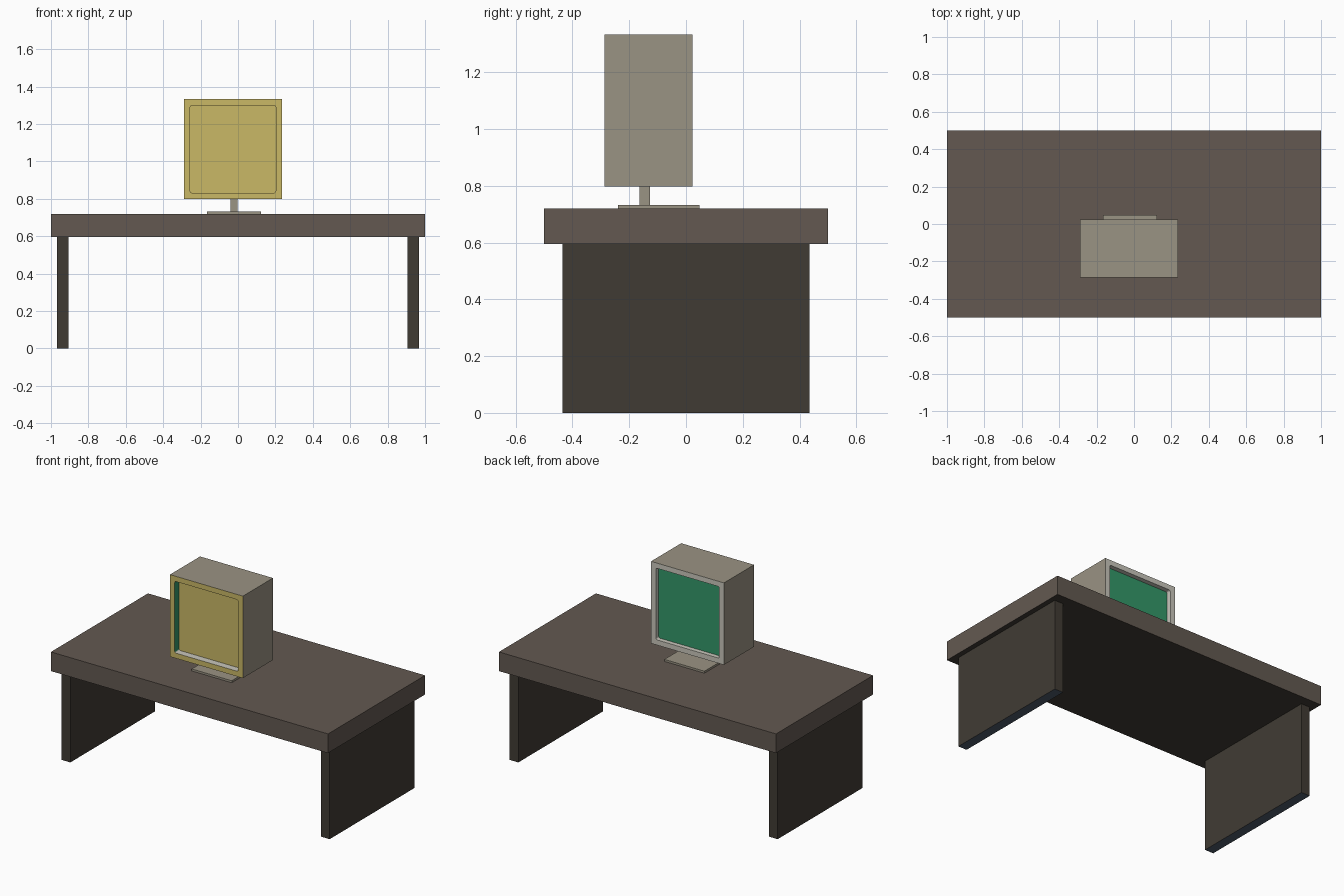
import bpy, bmesh
from mathutils import Vector

if "Cube" in bpy.data.objects:
    bpy.data.objects.remove(bpy.data.objects["Cube"])


def srgb(r, g, b):
    f = lambda v: (v / 255 / 12.92) if v < 11 else ((v / 255 + 0.055) / 1.055) ** 2.4
    return (f(r), f(g), f(b), 1.0)


def material(name, rgb):
    m = bpy.data.materials.new(name)
    m.diffuse_color = srgb(*rgb)
    m.use_nodes = True
    m.node_tree.nodes["Principled BSDF"].inputs["Base Color"].default_value = m.diffuse_color
    return m


DESK = material("desk brown", (99, 89, 81))
LEG = material("dark brown", (64, 59, 52))
FOOT = material("slate blue", (78, 91, 106))
CASE = material("beige", (154, 147, 131))
YELLOW = material("yellow", (202, 184, 102))
PALE = material("pale grey", (201, 199, 188))
GREEN = material("green", (52, 151, 105))


def box(bm, lo, hi):
    lo, hi = Vector(lo), Vector(hi)
    verts = bmesh.ops.create_cube(bm, size=1)["verts"]
    for v in verts:
        v.co = Vector((lo[i] + (v.co[i] + 0.5) * (hi[i] - lo[i]) for i in range(3)))
    bm.normal_update()


def finish(name, bm, mats):
    me = bpy.data.meshes.new(name)
    bm.to_mesh(me)
    bm.free()
    for m in mats:
        me.materials.append(m)
    ob = bpy.data.objects.new(name, me)
    bpy.context.collection.objects.link(ob)
    return ob


def part(name, lo, hi, mats, rule=None):
    bm = bmesh.new()
    box(bm, lo, hi)
    for f in bm.faces:
        f.material_index = rule(f) if rule else 0
    return finish(name, bm, mats)


def faces_down(f):
    return 1 if f.normal.z < -0.5 else 0


# Desk top (dark underside) and the two side panels (slate feet)
part("desk_top", (-1, -0.5, 0.595), (1, 0.5, 0.72), [DESK, LEG], faces_down)
for side, x in (("left", -0.936), ("right", 0.936)):
    part(side + "_leg_panel", (x - 0.031, -0.436, 0), (x + 0.031, 0.436, 0.595),
         [LEG, FOOT], faces_down)

# Monitor stand
part("monitor_base", (-0.166, -0.24, 0.72), (0.123, 0.047, 0.733), [CASE])
part("monitor_neck", (-0.04, -0.163, 0.733), (-0.003, -0.126, 0.80), [CASE])

# Monitor case with a recessed screen at front and back
LO, HI = Vector((-0.29, -0.287, 0.798)), Vector((0.236, 0.023, 1.333))
bm = bmesh.new()
box(bm, LO, HI)
for direction, depth in ((-1, 0.045), (1, 0.03)):
    bm.normal_update()
    face = next(f for f in bm.faces if f.normal.y * direction > 0.9)
    bmesh.ops.inset_individual(bm, faces=[face], thickness=0.048)
    rim = set(face.verts)
    screen = bmesh.ops.extrude_discrete_faces(bm, faces=[face])["faces"][0]
    for v in screen.verts:
        v.co.y -= direction * depth
    # round the corners of the recess
    corners = [e for v in screen.verts for e in v.link_edges if e not in set(screen.edges)]
    bmesh.ops.bevel(bm, geom=corners, offset=0.01, segments=3, profile=0.5, affect='EDGES')
bm.normal_update()

# Colour the case by direction and depth
for f in bm.faces:
    c, n = f.calc_center_median(), f.normal
    if n.y < -0.9:
        f.material_index = 1
    elif n.y > 0.9:
        f.material_index = 2 if c.y > HI.y - 0.005 else 3
    elif LO.x + 0.02 < c.x < HI.x - 0.02 and LO.z + 0.02 < c.z < HI.z - 0.02:
        f.material_index = 3 if c.y < -0.13 and n.z < 0.7 else 2
finish("monitor_case", bm, [CASE, YELLOW, PALE, GREEN])
